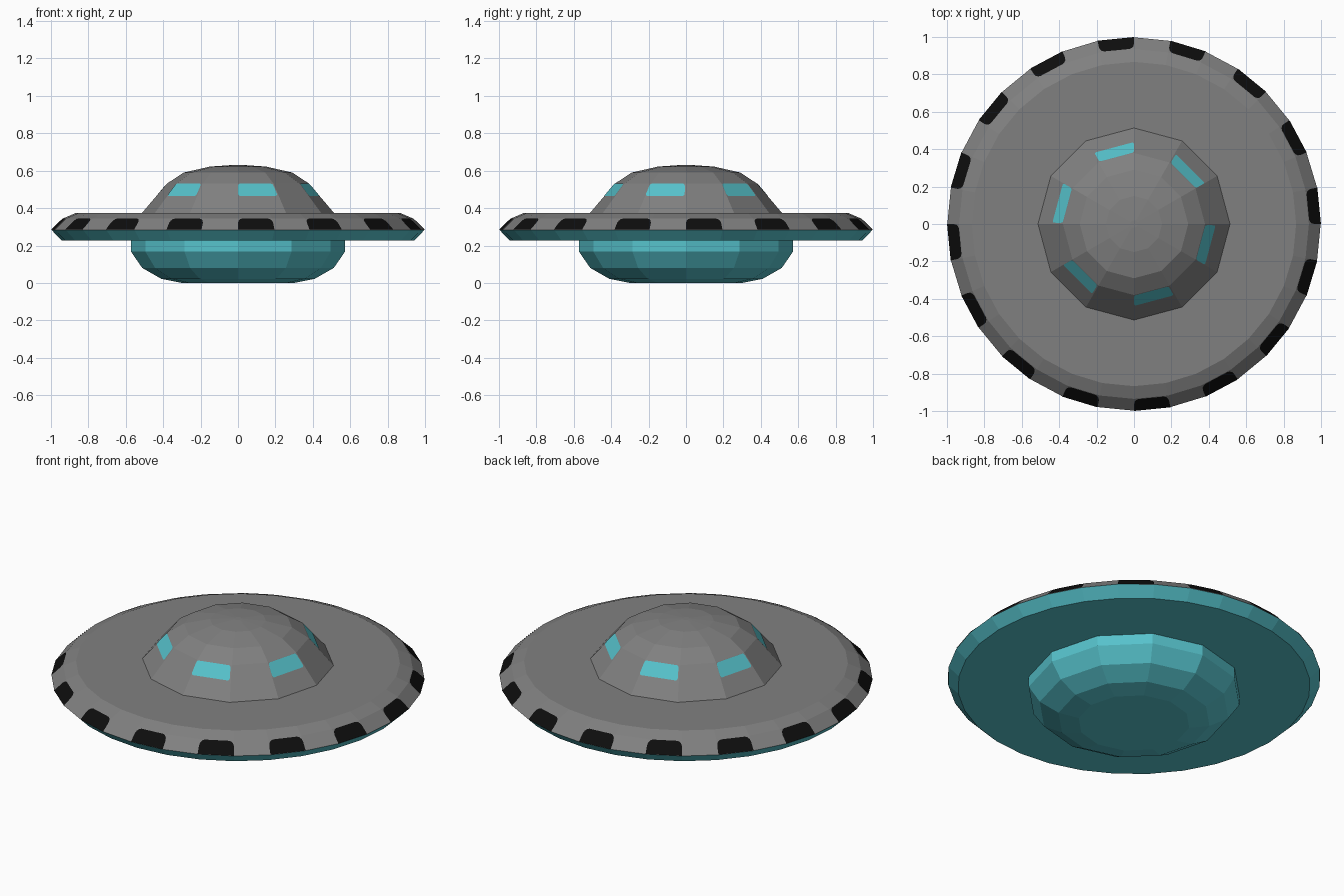
import bpy, bmesh, math
from mathutils import Vector

if "Cube" in bpy.data.objects:
    bpy.data.objects.remove(bpy.data.objects["Cube"])


def material(name, rgb):
    m = bpy.data.materials.new(name)
    m.diffuse_color = (*rgb, 1)
    m.use_nodes = True
    m.node_tree.nodes["Principled BSDF"].inputs["Base Color"].default_value = m.diffuse_color
    return m


GREY = material("hull grey", (0.216, 0.216, 0.216))
TEAL = material("teal", (0.093, 0.54, 0.60))
BLACK = material("black", (0.004, 0.004, 0.004))


def ring_point(r, z, k, sides):
    a = 2 * math.pi * k / sides
    return Vector((r * math.cos(a), r * math.sin(a), z))


def finish(name, bm, mats):
    me = bpy.data.meshes.new(name)
    bm.to_mesh(me)
    bm.free()
    for m in mats:
        me.materials.append(m)
    ob = bpy.data.objects.new(name, me)
    bpy.context.collection.objects.link(ob)
    return ob


def lathe(name, profile, sides, mats, split_z=None):
    """Revolve (radius, z) points, capping both ends; faces below split_z get slot 1."""
    bm = bmesh.new()
    rings = [[bm.verts.new(ring_point(r, z, k, sides)) for k in range(sides)]
             for r, z in profile]
    for low, high in zip(rings, rings[1:]):
        for k in range(sides):
            n = (k + 1) % sides
            bm.faces.new((low[k], low[n], high[n], high[k]))
    bm.faces.new(rings[0][::-1])
    bm.faces.new(rings[-1])
    bm.normal_update()
    if split_z is not None:
        for f in bm.faces:
            f.material_index = int(f.calc_center_median().z < split_z)
    return finish(name, bm, mats)


def panels(name, low, high, sides, first, outline, mat, lift=0.002):
    """Thin panels on every second face of a band; outline is in face coordinates."""
    bm = bmesh.new()
    for k in range(first, sides, 2):
        a, b = (ring_point(*low, j, sides) for j in (k, k + 1))
        d, c = (ring_point(*high, j, sides) for j in (k, k + 1))
        normal = (b - a).cross(d - a).normalized()
        verts = [bm.verts.new(a.lerp(b, u).lerp(d.lerp(c, u), v) + normal * lift)
                 for u, v in outline]
        bm.faces.new(verts)
    return finish(name, bm, [mat])


def rounded(u0, u1, v0, v1, ru, rv, corners):
    """Rectangle outline with the listed corners rounded (0 = lower left, anticlockwise)."""
    pts = []
    spots = [(u0, v0, 1, 1), (u1, v0, -1, 1), (u1, v1, -1, -1), (u0, v1, 1, -1)]
    for i, (u, v, su, sv) in enumerate(spots):
        if i not in corners:
            pts.append((u, v))
            continue
        for s in range(4):
            t = math.radians(180 + 90 * i + 30 * s)
            pts.append((u + su * ru + ru * math.cos(t), v + sv * rv + rv * math.sin(t)))
    return pts


# Saucer disc: grey above the rim, teal below
lathe("saucer_disc", [(0.943, 0.228), (0.998, 0.284), (0.935, 0.345), (0.867, 0.374)],
      32, [GREY, TEAL], split_z=0.283)

# Upper dome
lathe("upper_dome", [(0.515, 0.372), (0.38, 0.531), (0.29, 0.59), (0.15, 0.622), (0.02, 0.631)],
      12, [GREY])

# Lower bowl
lathe("lower_bowl", [(0.30, 0.0), (0.41, 0.022), (0.512, 0.08), (0.572, 0.167), (0.572, 0.23)],
      12, [TEAL])

# Black rim markings and teal dome windows
panels("rim_marks", (0.998, 0.284), (0.935, 0.345), 32, 0,
       rounded(0, 1, 0, 0.97, 0.14, 0.4, (2, 3)), BLACK)
panels("dome_windows", (0.515, 0.372), (0.38, 0.531), 12, 1,
       rounded(0.0, 0.97, 0.58, 0.99, 0.05, 0.07, (0, 1, 2, 3)), TEAL)
